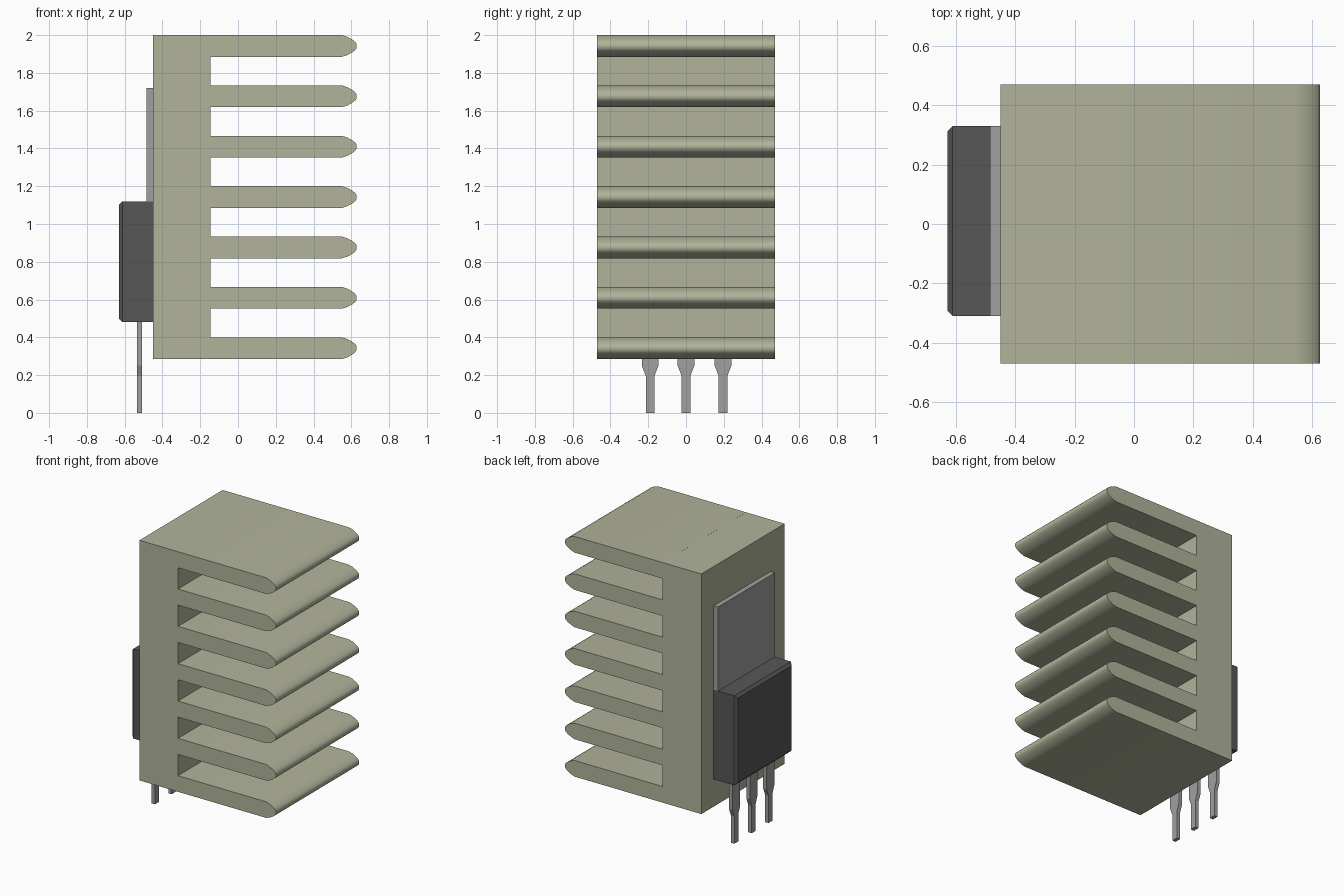
import bpy
import bmesh
from mathutils import Vector

cube = bpy.data.objects.get("Cube")
if cube:
    bpy.data.objects.remove(cube, do_unlink=True)


def material(name, color):
    mat = bpy.data.materials.new(name)
    mat.use_nodes = True
    mat.diffuse_color = (*color, 1)
    mat.node_tree.nodes["Principled BSDF"].inputs["Base Color"].default_value = (*color, 1)
    return mat


olive = material("olive grey metal", (0.44, 0.455, 0.325))
steel = material("steel grey", (0.35, 0.35, 0.35))
black = material("charcoal plastic", (0.095, 0.095, 0.095))


def finish(name, bm, mat):
    bmesh.ops.recalc_face_normals(bm, faces=bm.faces)
    mesh = bpy.data.meshes.new(name)
    bm.to_mesh(mesh)
    bm.free()
    mesh.materials.append(mat)
    obj = bpy.data.objects.new(name, mesh)
    bpy.context.collection.objects.link(obj)
    return obj


def extrude(name, points, offset, mat):
    """Extrude a closed planar outline along an offset vector."""
    bm = bmesh.new()
    face = bm.faces.new([bm.verts.new(p) for p in points])
    result = bmesh.ops.extrude_face_region(bm, geom=[face], use_keep_orig=True)
    verts = [v for v in result["geom"] if isinstance(v, bmesh.types.BMVert)]
    bmesh.ops.translate(bm, verts=verts, vec=Vector(offset))
    return finish(name, bm, mat)


def box(name, x, y, z, mat):
    outline = [(x[0], y[0], z[0]), (x[1], y[0], z[0]),
               (x[1], y[0], z[1]), (x[0], y[0], z[1])]
    return extrude(name, outline, (0, y[1] - y[0], 0), mat)


# Heat sink base plate
DEPTH = 0.47
ROOT = -0.145
box("heat_sink_base", (-0.45, ROOT), (-DEPTH, DEPTH), (0.285, 2.0), olive)

# Fins with rounded tips
HALF = 0.0575
upper = [(ROOT, HALF), (0.55, HALF), (0.58, 0.048), (0.605, 0.034),
         (0.62, 0.022), (0.628, 0.01)]
outline = upper + [(x, -z) for x, z in reversed(upper)]
for i in range(7):
    height = 0.285 + HALF + i * 0.2667
    fin = extrude(f"fin_{i + 1}", [(x, -DEPTH, height + z) for x, z in outline],
                  (0, 2 * DEPTH, 0), olive)
    bpy.ops.object.select_all(action="DESELECT")
    fin.select_set(True)
    bpy.context.view_layer.objects.active = fin
    bpy.ops.object.shade_smooth_by_angle(angle=0.7)

# Transistor mounting tab
SIDES = (-0.31, 0.33)
box("mounting_tab", (-0.485, -0.45), SIDES, (1.12, 1.72), steel)

# Transistor body with a chamfered outer face
body = box("transistor_body", (-0.63, -0.45), SIDES, (0.48, 1.12), black)
bm = bmesh.new()
bm.from_mesh(body.data)
rim = [e for e in bm.edges if all(v.co.x < -0.6 for v in e.verts)]
bmesh.ops.bevel(bm, geom=rim, offset=0.018, segments=1, affect="EDGES")
bm.to_mesh(body.data)
bm.free()

# Leads: wide shoulders tapering to narrow pins
half_lead = [(0.044, 0.48), (0.044, 0.25), (0.023, 0.195), (0.023, 0)]
lead_outline = half_lead + [(-y, z) for y, z in reversed(half_lead)]
for name, centre in (("right", -0.19), ("middle", 0.0), ("left", 0.196)):
    extrude(f"{name}_lead", [(-0.535, centre + y, z) for y, z in lead_outline],
            (0.027, 0, 0), steel)
